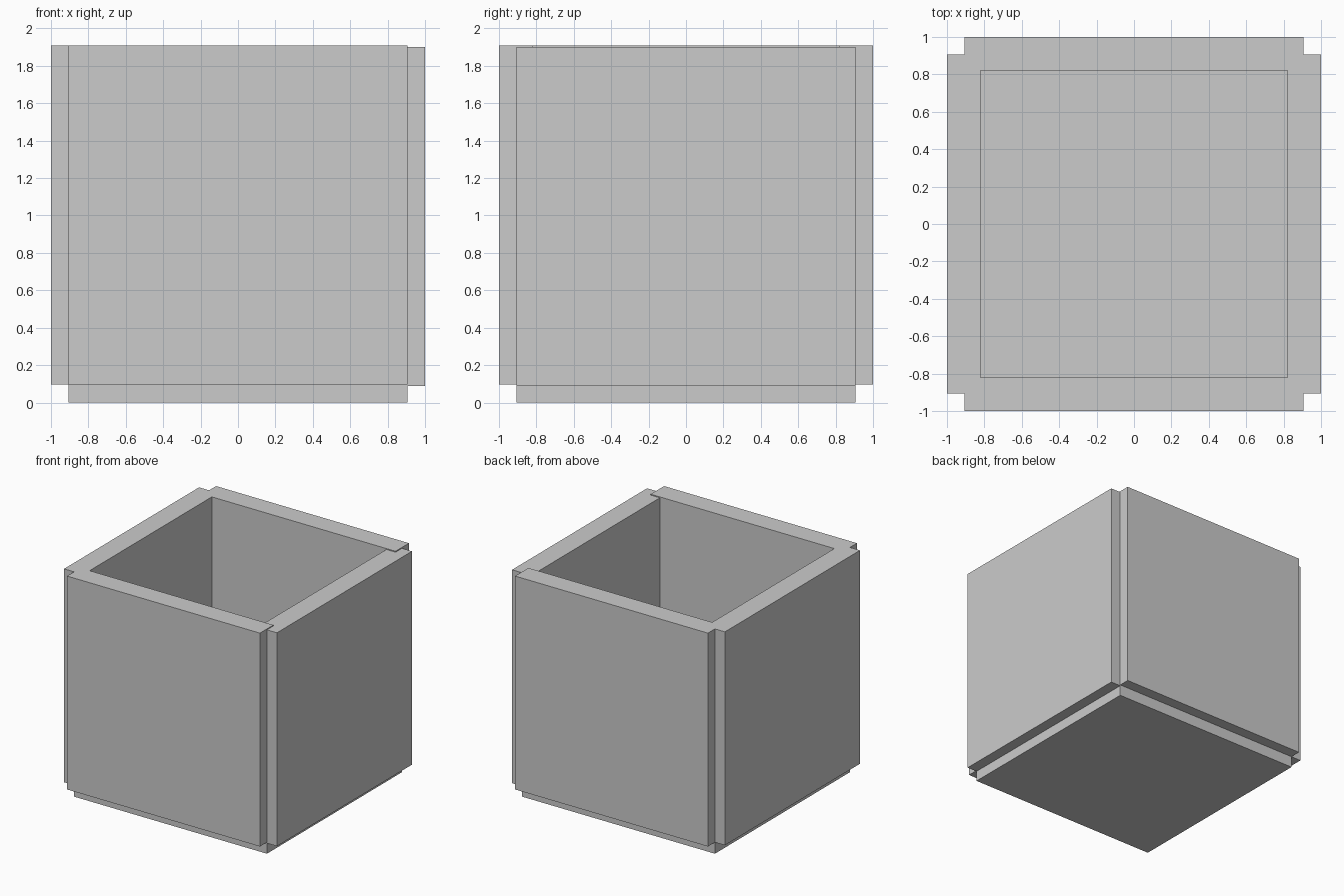
import bpy

if "Cube" in bpy.data.objects:
    bpy.data.objects.remove(bpy.data.objects["Cube"])

HALF = 0.906      # half width of each square panel
THICK = 0.18      # panel thickness
MID = 1 - THICK / 2   # wall centre distance from the axis


def panel(name, centre, axis):
    """Square slab, thin along the given axis."""
    size = [2 * HALF] * 3
    size[axis] = THICK
    bpy.ops.mesh.primitive_cube_add(size=1, location=centre)
    ob = bpy.context.object
    ob.name = name
    ob.scale = size
    bpy.ops.object.transform_apply(location=False, rotation=False, scale=True)
    return ob


# base slab
panel("floor_panel", (0, 0, THICK / 2), 2)

# four overlapping walls, the right one sitting slightly lower
WALL_Z = 0.097 + HALF
panel("front_wall", (0, -MID, WALL_Z), 1)
panel("back_wall", (0, MID, WALL_Z), 1)
panel("left_wall", (-MID, 0, WALL_Z), 0)
panel("right_wall", (MID, 0, WALL_Z - 0.008), 0)
